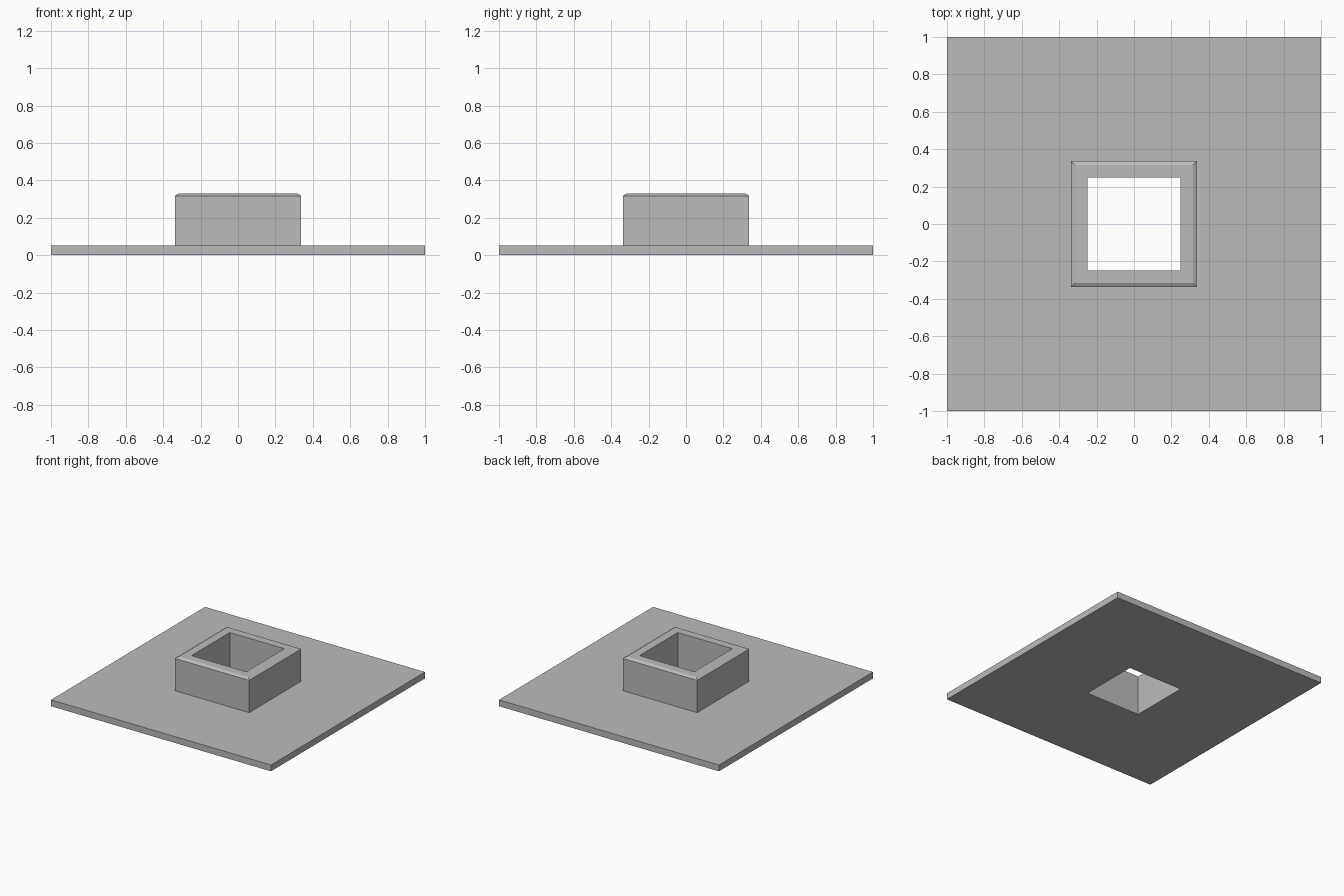
import bpy
import bmesh

cube = bpy.data.objects.get("Cube")
if cube:
    bpy.data.objects.remove(cube, do_unlink=True)

# Plain grey material
GREY = (0.5, 0.5, 0.5, 1.0)
grey = bpy.data.materials.new("plain_grey")
grey.use_nodes = True
grey.diffuse_color = GREY
for node in grey.node_tree.nodes:
    if node.type == "BSDF_PRINCIPLED":
        node.inputs["Base Color"].default_value = GREY


def square_sweep(name, profile, material):
    """Sweep a closed (half width, height) profile around a square."""
    bm = bmesh.new()
    corners = [(-1, -1), (1, -1), (1, 1), (-1, 1)]
    rings = [[bm.verts.new((x * r, y * r, z)) for x, y in corners]
             for r, z in profile]
    for i, ring in enumerate(rings):
        above = rings[(i + 1) % len(rings)]
        for j in range(4):
            k = (j + 1) % 4
            bm.faces.new((ring[j], ring[k], above[k], above[j]))
    bmesh.ops.recalc_face_normals(bm, faces=bm.faces)
    mesh = bpy.data.meshes.new(name)
    bm.to_mesh(mesh)
    bm.free()
    mesh.materials.append(material)
    obj = bpy.data.objects.new(name, mesh)
    bpy.context.collection.objects.link(obj)
    return obj


PLATE, COLLAR, HOLE = 1.0, 0.338, 0.248
PLATE_TOP, COLLAR_TOP = 0.052, 0.33

# Flat plate with a raised square collar, chamfered rim and through hole
square_sweep("plate_with_collar", [
    (HOLE, 0), (PLATE, 0), (PLATE, PLATE_TOP),
    (COLLAR, PLATE_TOP), (COLLAR, COLLAR_TOP - 0.013),
    (COLLAR - 0.023, COLLAR_TOP), (HOLE, COLLAR_TOP),
], grey)
